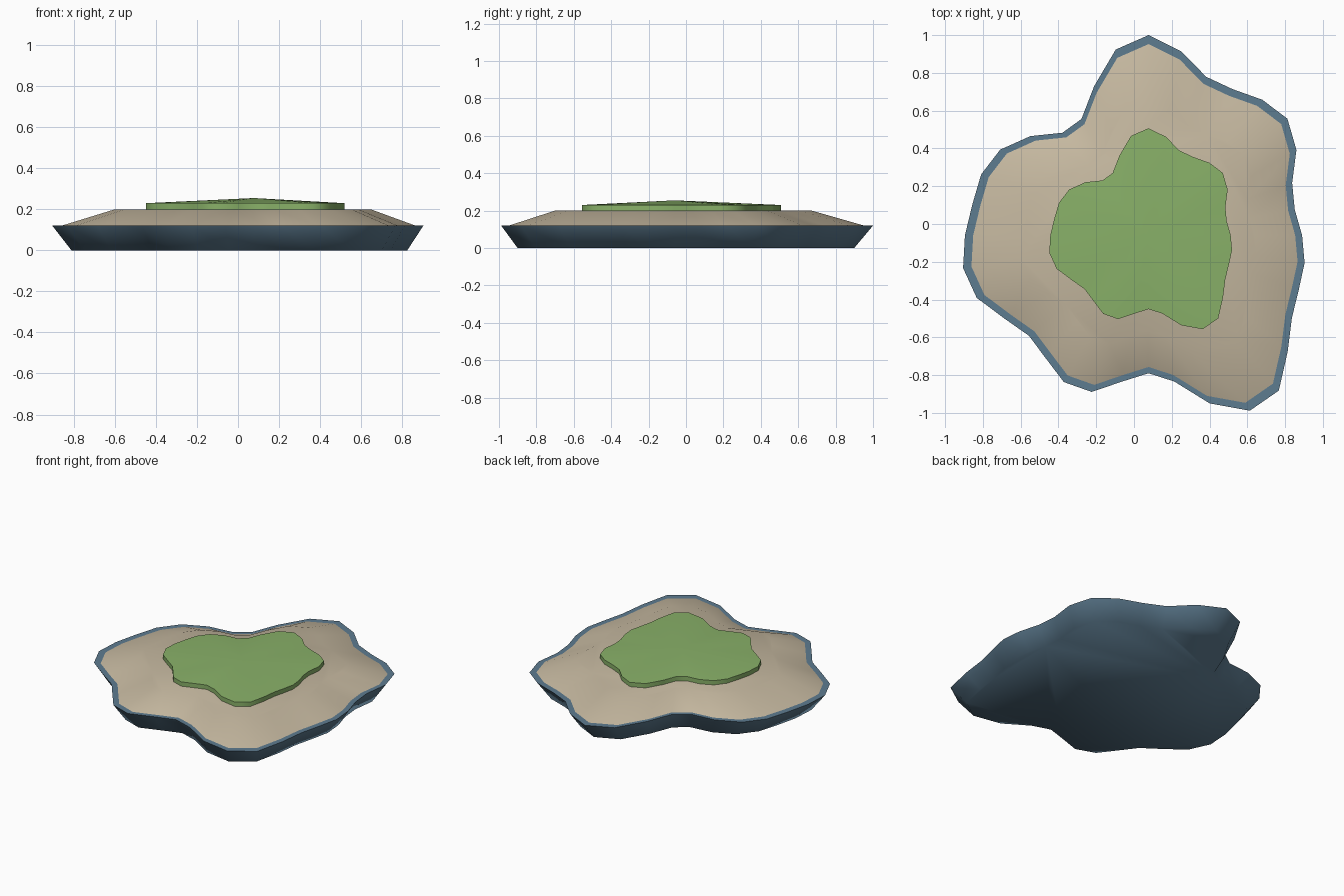
import bpy, bmesh, math

if "Cube" in bpy.data.objects:
    bpy.data.objects.remove(bpy.data.objects["Cube"])

# shoreline radii, every 10 degrees clockwise from +y
RADII = [1.06, .99, .893, .893, .937, .96, .904, .809, .786, .813, .839, .846,
         .876, .961, 1.073, 1.072, .947, .786, .73, .785, .882, .897, .848, .827,
         .881, .968, .997, .972, .947, .943, .907, .817, .709, .711, .841, .999]
CX, CY = 0.077, -0.06


def layer(name, color, rings, apex=None):
    """Loft scaled copies of the shoreline: rings = [(scale, z), ...]."""
    bm = bmesh.new()
    n = len(RADII)
    loops = []
    for s, z in rings:
        loops.append([bm.verts.new((CX + s * r * math.sin(2 * math.pi * i / n),
                                    CY + s * r * math.cos(2 * math.pi * i / n), z))
                      for i, r in enumerate(RADII)])
    for a, b in zip(loops, loops[1:]):
        for i in range(n):
            j = (i + 1) % n
            bm.faces.new((a[i], a[j], b[j], b[i]))
    bm.faces.new(loops[0])
    if apex is None:
        bm.faces.new(loops[-1])
    else:
        top = bm.verts.new((CX, CY, apex))
        for i in range(n):
            bm.faces.new((loops[-1][i], loops[-1][(i + 1) % n], top))
    bmesh.ops.recalc_face_normals(bm, faces=bm.faces)
    me = bpy.data.meshes.new(name)
    bm.to_mesh(me)
    bm.free()
    ob = bpy.data.objects.new(name, me)
    bpy.context.collection.objects.link(ob)
    mat = bpy.data.materials.new(name)
    mat.diffuse_color = color
    mat.use_nodes = True
    mat.node_tree.nodes["Principled BSDF"].inputs["Base Color"].default_value = mat.diffuse_color
    me.materials.append(mat)
    bpy.ops.object.select_all(action='DESELECT')
    ob.select_set(True)
    bpy.context.view_layer.objects.active = ob
    bpy.ops.object.shade_smooth_by_angle(angle=math.radians(65))
    return ob


# tapered underwater base
layer("island_base", (0.11, 0.20, 0.28, 1), [(0.905, 0), (1.0, 0.12)])
# sloping beach
layer("sand_beach", (0.56, 0.48, 0.35, 1), [(0.955, 0.12), (0.69, 0.20)])
# grass plateau with a gentle peak
layer("grass_top", (0.25, 0.44, 0.14, 1), [(0.535, 0.20), (0.535, 0.23)], apex=0.255)
